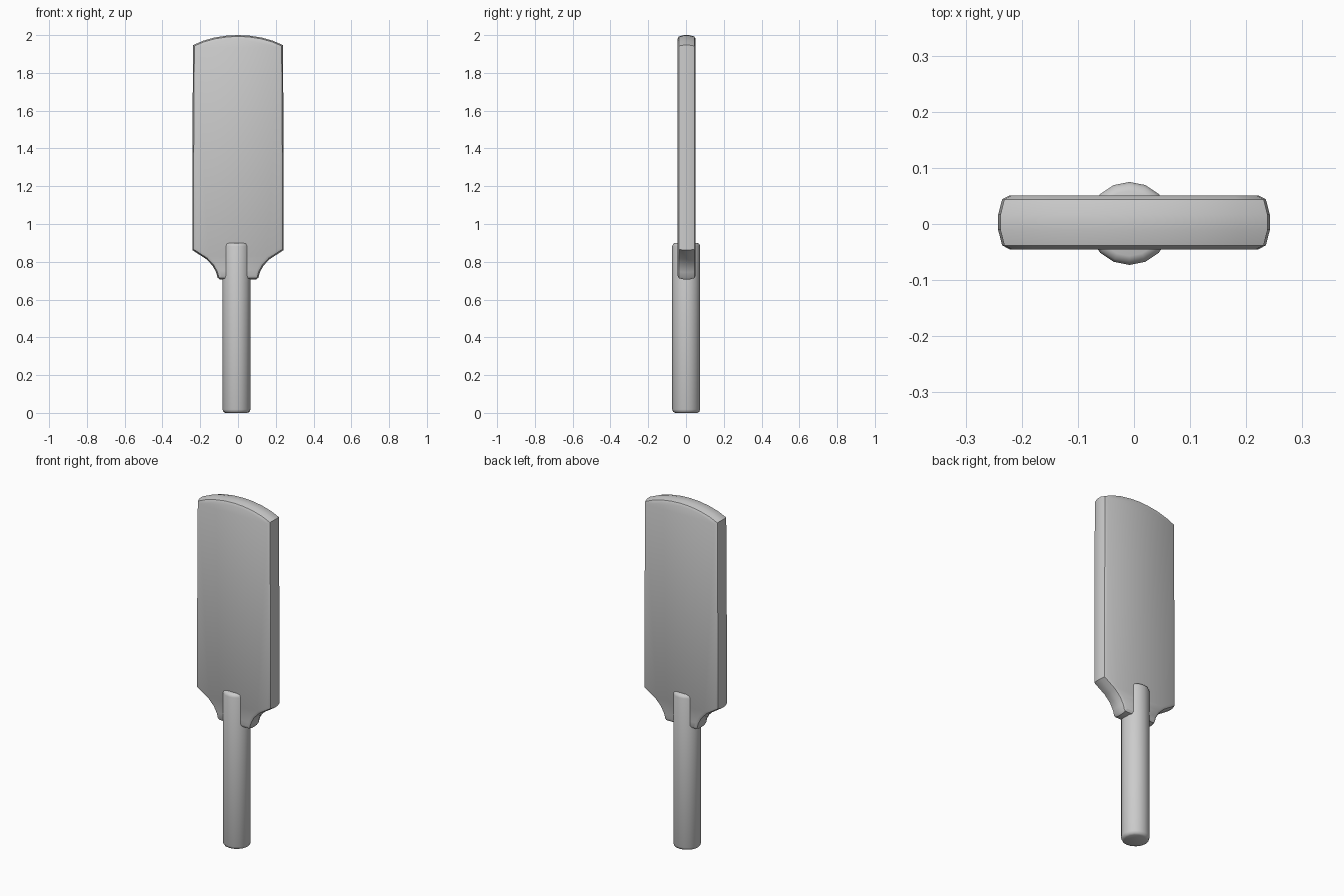
import bpy, bmesh, math
from mathutils import Vector

if "Cube" in bpy.data.objects:
    bpy.data.objects.remove(bpy.data.objects["Cube"])


def inset(points, dist):
    """Offset a counter-clockwise outline inward with mitred corners."""
    result = []
    for i, p in enumerate(points):
        a = (p - points[i - 1]).normalized()
        b = (points[(i + 1) % len(points)] - p).normalized()
        na, nb = Vector((-a.y, a.x)), Vector((-b.y, b.x))
        result.append(p + (na + nb) * dist / (1 + na.dot(nb)))
    return result


def finish(name, bm, angle):
    bmesh.ops.recalc_face_normals(bm, faces=bm.faces)
    mesh = bpy.data.meshes.new(name)
    bm.to_mesh(mesh)
    bm.free()
    obj = bpy.data.objects.new(name, mesh)
    bpy.context.collection.objects.link(obj)
    bpy.ops.object.select_all(action='DESELECT')
    obj.select_set(True)
    bpy.context.view_layer.objects.active = obj
    bpy.ops.object.shade_smooth_by_angle(angle=math.radians(angle))
    return obj


def loft(bm, rings):
    """Skin closed rings of equal size and cap both ends."""
    loops = [[bm.verts.new(co) for co in ring] for ring in rings]
    for r0, r1 in zip(loops, loops[1:]):
        for i in range(len(r0)):
            j = (i + 1) % len(r0)
            bm.faces.new((r0[i], r0[j], r1[j], r1[i]))
    bm.faces.new(loops[0])
    bm.faces.new(loops[-1])


# Blade: mirrored outline with a bowed top and curved shoulders
half = [(0.097, 0.706), (0.108, 0.716), (0.116, 0.745), (0.135, 0.78),
        (0.168, 0.814), (0.242, 0.862), (0.242, 1.30), (0.238, 1.947),
        (0.185, 1.970), (0.125, 1.987), (0.06, 1.997)]
outline = [Vector(p) for p in half] + [Vector((0, 2.0))]
outline += [Vector((-x, z)) for x, z in reversed(half)]

# Rounded rim section: depth and inset of each layer
rim = [(-0.048, 0.020), (-0.041, 0.007), (-0.014, 0.0),
       (0.014, 0.0), (0.041, 0.007), (0.048, 0.020)]
bm = bmesh.new()
loft(bm, [[(p.x, y + 0.003, p.y) for p in inset(outline, d)] for y, d in rim])
finish("blade", bm, 40)

# Handle: round shaft with softened ends
SIDES = 16
bm = bmesh.new()
loft(bm, [[(-0.008 + r * math.cos(2 * math.pi * i / SIDES),
            0.001 + r * math.sin(2 * math.pi * i / SIDES), z)
           for i in range(SIDES)]
          for z, r in [(0, 0.058), (0.005, 0.069), (0.018, 0.074),
                       (0.882, 0.074), (0.895, 0.069), (0.9, 0.058)]])
finish("handle", bm, 50)
